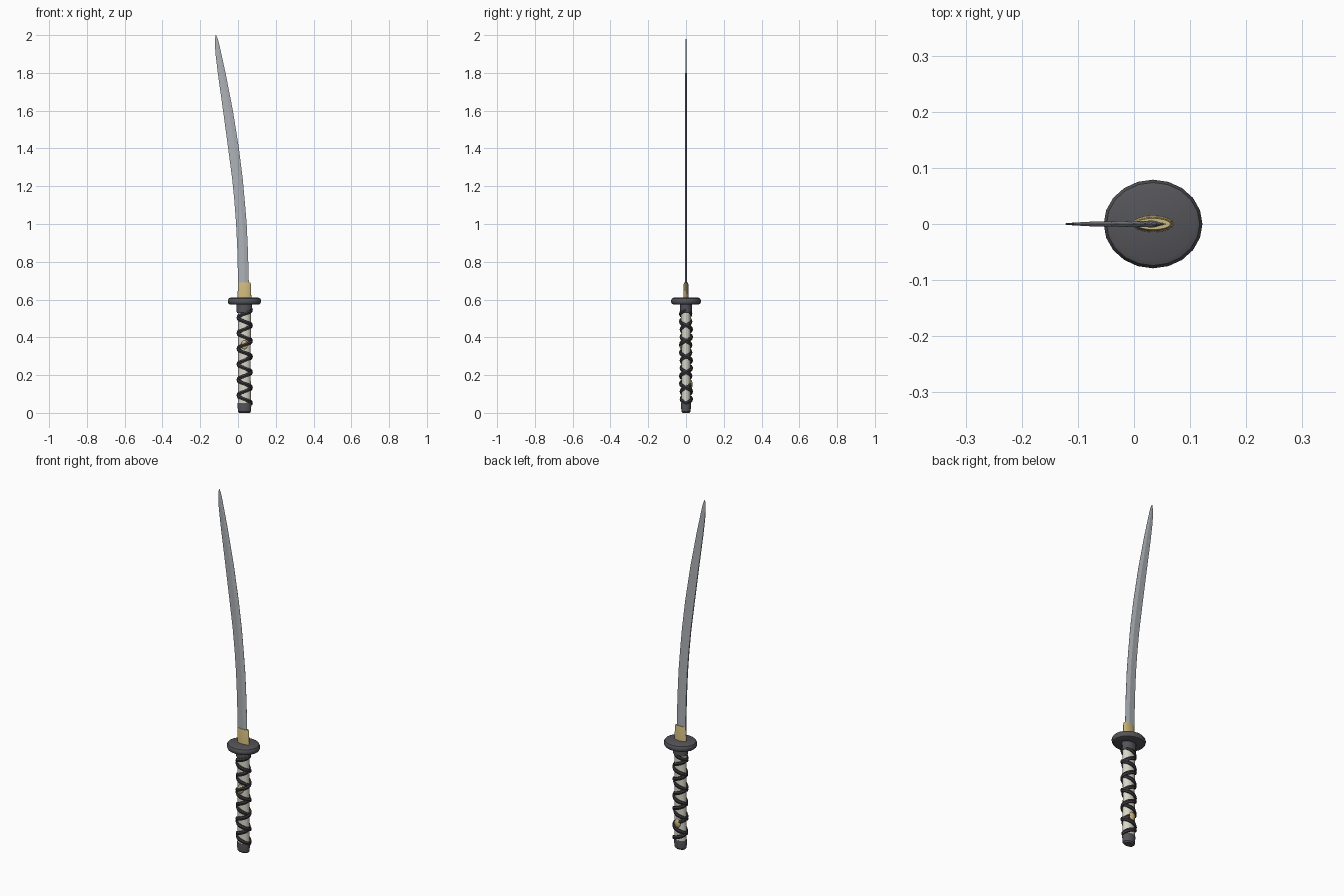
import bpy, bmesh, math

if "Cube" in bpy.data.objects:
    bpy.data.objects.remove(bpy.data.objects["Cube"])

CX = 0.034  # grip axis


def material(name, rgb):
    m = bpy.data.materials.new(name)
    m.diffuse_color = (*rgb, 1)
    m.use_nodes = True
    m.node_tree.nodes["Principled BSDF"].inputs["Base Color"].default_value = m.diffuse_color
    return m


DARK = material("dark", (0.09, 0.09, 0.10))
CLOTH = material("cloth", (0.04, 0.04, 0.045))
GOLD = material("gold", (0.62, 0.48, 0.20))
CREAM = material("cream", (0.70, 0.68, 0.58))
STEEL = material("steel", (0.42, 0.44, 0.47))


def loft(name, rings, mat, smooth=30):
    """Skin equal-length rings of points and cap both ends."""
    bm = bmesh.new()
    vs = [[bm.verts.new(p) for p in r] for r in rings]
    n = len(rings[0])
    for a, b in zip(vs, vs[1:]):
        for i in range(n):
            j = (i + 1) % n
            bm.faces.new((a[i], a[j], b[j], b[i]))
    bm.faces.new(vs[0][::-1])
    bm.faces.new(vs[-1])
    bmesh.ops.recalc_face_normals(bm, faces=bm.faces)
    me = bpy.data.meshes.new(name)
    bm.to_mesh(me)
    bm.free()
    ob = bpy.data.objects.new(name, me)
    bpy.context.collection.objects.link(ob)
    me.materials.append(mat)
    if smooth:
        bpy.ops.object.select_all(action='DESELECT')
        ob.select_set(True)
        bpy.context.view_layer.objects.active = ob
        bpy.ops.object.shade_smooth_by_angle(angle=math.radians(smooth))
    return ob


def oval(rx, ry, z, n=20, cx=CX):
    return [(cx + rx * math.cos(2 * math.pi * i / n),
             ry * math.sin(2 * math.pi * i / n), z) for i in range(n)]


def turned(name, profile, mat, n=20):
    return loft(name, [oval(rx, ry, z, n) for rx, ry, z in profile], mat)


# Grip core, end cap and collar
turned("grip", [(0.034, 0.025, 0.04), (0.033, 0.024, 0.3), (0.035, 0.026, 0.54)], CREAM)
turned("end_cap", [(0.028, 0.018, 0.0), (0.034, 0.024, 0.007),
                   (0.037, 0.027, 0.045), (0.036, 0.026, 0.052)], DARK)
turned("collar", [(0.038, 0.028, 0.53), (0.041, 0.031, 0.535), (0.041, 0.031, 0.58)], DARK)

# Guard disc with a rounded rim
turned("guard", [(0.074, 0.065, 0.573), (0.083, 0.074, 0.577), (0.088, 0.079, 0.586),
                 (0.088, 0.079, 0.597), (0.083, 0.074, 0.606), (0.074, 0.065, 0.610)], DARK)

# Blade collar, slim oval sleeve
turned("blade_collar", [(0.037, 0.015, 0.60), (0.034, 0.012, 0.682), (0.031, 0.010, 0.69)], GOLD, 16)

# Curved blade: z, spine x, edge x
stations = [(0.60, 0.001, 0.059), (0.70, 0.000, 0.057), (0.85, -0.003, 0.053),
            (1.00, -0.010, 0.046), (1.12, -0.019, 0.036), (1.24, -0.031, 0.025),
            (1.40, -0.052, 0.005), (1.60, -0.079, -0.027), (1.80, -0.107, -0.066),
            (1.90, -0.119, -0.088), (1.95, -0.122, -0.099), (1.98, -0.1215, -0.107),
            (2.00, -0.118, -0.116)]
rings = []
for z, s, e in stations:
    k = min(1, (e - s) / 0.045)
    t = (0.0065 - 0.0025 * (z - 0.6) / 1.4) * k
    ridge = s + 0.62 * (e - s)
    rings.append([(s, -t * 0.6, z), (ridge, -t, z), (e, -0.0004, z),
                  (e, 0.0004, z), (ridge, t, z), (s, t * 0.6, z)])
loft("blade", rings, STEEL, 0)


# Two opposed spiral bands, crossing on the narrow sides of the grip
def wrap(name, sign):
    turns, steps, z0, z1 = 6, 20, 0.052, 0.545
    rings = []
    for i in range(turns * steps + 1):
        a = 2 * math.pi * i / steps
        z = z0 + (z1 - z0) * i / (turns * steps)
        over = 0.0025 * math.cos(a / 2) * sign
        c, s = math.cos(a), math.sin(a) * sign
        ring = []
        for out, dz in ((-0.002, -0.010), (0.005, -0.010), (0.008, 0),
                        (0.005, 0.010), (-0.002, 0.010)):
            r = out + over
            ring.append((CX + (0.034 + r) * c, (0.0275 + r) * s, z + dz))
        rings.append(ring)
    loft(name, rings, CLOTH)


wrap("wrap_right_hand", 1)
wrap("wrap_left_hand", -1)

# Gilt ornaments tucked under the wrap, one per face
for name, y, z in (("ornament_front", -0.026, 0.36), ("ornament_back", 0.026, 0.15)):
    bpy.ops.mesh.primitive_uv_sphere_add(segments=12, ring_count=8, radius=1, location=(CX, y, z))
    ob = bpy.context.object
    ob.name = name
    ob.scale = (0.018, 0.009, 0.024)
    ob.data.materials.append(GOLD)
    bpy.ops.object.shade_smooth()
